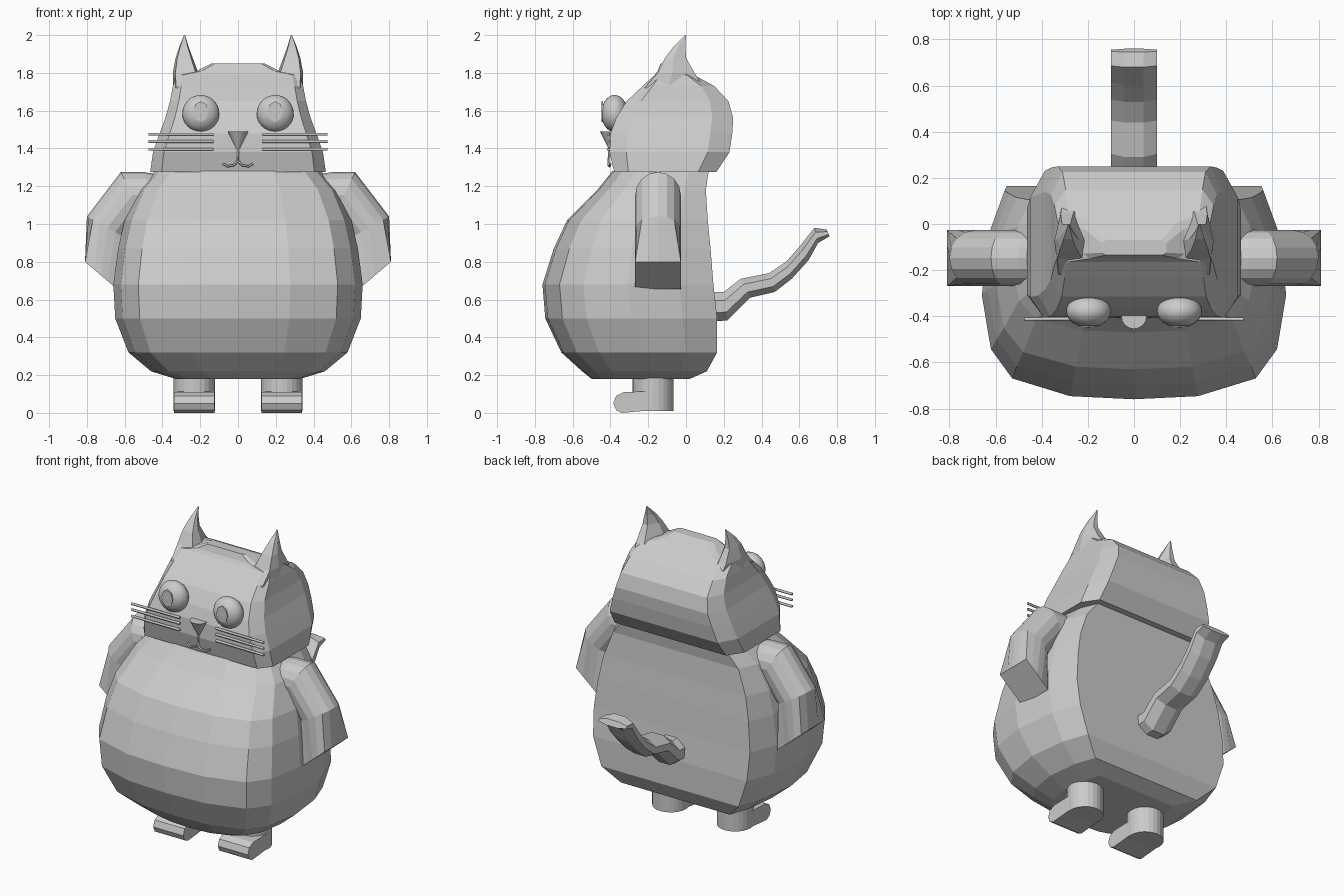
import bpy, bmesh, math
from mathutils import Vector

if "Cube" in bpy.data.objects:
    bpy.data.objects.remove(bpy.data.objects["Cube"], do_unlink=True)

GREY = (0.6, 0.6, 0.6, 1)
mat = bpy.data.materials.new("plain_grey")
mat.use_nodes = True
mat.diffuse_color = GREY
mat.node_tree.nodes["Principled BSDF"].inputs["Base Color"].default_value = GREY


def add_object(name, data):
    ob = bpy.data.objects.new(name, data)
    bpy.context.collection.objects.link(ob)
    data.materials.append(mat)
    return ob


def finish(name, bm, smooth=False):
    bmesh.ops.recalc_face_normals(bm, faces=bm.faces)
    for f in bm.faces:
        f.smooth = smooth
    me = bpy.data.meshes.new(name)
    bm.to_mesh(me)
    bm.free()
    return add_object(name, me)


def loft(name, rings):
    """Skin a list of equal-length closed rings and cap both ends."""
    bm = bmesh.new()
    loops = [[bm.verts.new(p) for p in ring] for ring in rings]
    n = len(loops[0])
    for a, b in zip(loops, loops[1:]):
        for i in range(n):
            j = (i + 1) % n
            bm.faces.new((a[i], a[j], b[j], b[i]))
    bm.faces.new(loops[0])
    bm.faces.new(loops[-1])
    return finish(name, bm)


def stack(name, half, levels):
    """Loft a mirrored half section through (z, half width, front, back) levels."""
    section = half + [(-u, v) for u, v in reversed(half) if u > 0]
    loft(name, [[(u * w, f + v * (b - f), z) for u, v in section]
                for z, w, f, b in levels])


def tube(name, points, radius):
    cu = bpy.data.curves.new(name, "CURVE")
    cu.dimensions = "3D"
    cu.bevel_depth = radius
    cu.bevel_resolution = 1
    cu.use_fill_caps = True
    sp = cu.splines.new("POLY")
    sp.points.add(len(points) - 1)
    for p, co in zip(sp.points, points):
        p.co = (*co, 1)
    return add_object(name, cu)


# Pear-shaped body with a flat back
stack("body",
      [(0, 0), (0.42, 0.015), (0.8, 0.1), (0.94, 0.24), (1, 0.5),
       (0.95, 0.8), (0.85, 1), (0.4, 1), (0, 1)],
      [(0.18, 0.33, -0.50, 0.02), (0.22, 0.46, -0.55, 0.11),
       (0.32, 0.58, -0.66, 0.165), (0.50, 0.65, -0.745, 0.165),
       (0.68, 0.66, -0.76, 0.145), (0.87, 0.635, -0.70, 0.13),
       (1.02, 0.60, -0.63, 0.115), (1.18, 0.53, -0.47, 0.105),
       (1.28, 0.44, -0.39, 0.12)])

# Boxy head, narrower toward the crown
stack("head",
      [(0, 0), (0.87, 0), (1, 0.14), (1, 0.82), (0.86, 1), (0, 1)],
      [(1.275, 0.465, -0.38, 0.16), (1.38, 0.45, -0.405, 0.23),
       (1.48, 0.415, -0.40, 0.245), (1.56, 0.385, -0.37, 0.25),
       (1.65, 0.36, -0.315, 0.225), (1.73, 0.345, -0.23, 0.15),
       (1.79, 0.33, -0.165, 0.04), (1.81, 0.22, -0.15, 0.01),
       (1.85, 0.14, -0.135, -0.07)])

# Nose: upside-down cone half sunk in the face
bm = bmesh.new()
bmesh.ops.create_cone(bm, cap_ends=True, segments=16, radius1=0, radius2=0.055, depth=0.11)
bmesh.ops.translate(bm, verts=bm.verts, vec=(0, -0.4, 1.435))
finish("nose", bm)

# Tail: flattened octagonal tube, given by upper and lower edge points
tail_edges = [((0.1, 0.64), (0.1, 0.48)), ((0.20, 0.64), (0.22, 0.49)),
              ((0.29, 0.71), (0.34, 0.61)), ((0.44, 0.74), (0.47, 0.64)),
              ((0.53, 0.80), (0.56, 0.71)), ((0.60, 0.88), (0.65, 0.81)),
              ((0.68, 0.98), (0.70, 0.90)), ((0.745, 0.97), (0.76, 0.935))]
tail = []
for up, low in tail_edges:
    up, low = Vector((0, *up)), Vector((0, *low))
    ring = []
    for i in range(8):
        a = math.radians(22.5 + 45 * i)
        k = math.sin(a) / math.sin(math.radians(67.5))
        x = 0.1 * math.cos(a) / math.cos(math.radians(22.5))
        ring.append((up + low) / 2 + (up - low) / 2 * k + Vector((x, 0, 0)))
    tail.append(ring)
loft("tail", tail)

for side, s in (("left", 1), ("right", -1)):
    # Ears: curved horns leaning back to a point (z, x range, y range)
    ear = []
    for z, x0, x1, y0, y1 in [(1.72, 0.17, 0.345, -0.22, 0.1), (1.80, 0.21, 0.345, -0.15, 0.045),
                              (1.88, 0.24, 0.33, -0.11, 0.0), (1.94, 0.262, 0.31, -0.065, -0.003),
                              (2.0, 0.28, 0.286, -0.004, 0.0)]:
        ear.append([(s * (x0 + u * (x1 - x0)), y0 + v * (y1 - y0), z)
                    for u, v in [(0.1, 0), (0.9, 0), (1, 0.4), (0.8, 1), (0.4, 1), (0, 0.4)]])
    loft(side + "_ear", ear)

    # Eyeball and thin pupil plate
    bm = bmesh.new()
    bmesh.ops.create_uvsphere(bm, u_segments=24, v_segments=16, radius=0.098)
    bmesh.ops.scale(bm, verts=bm.verts, vec=(1, 0.72, 1))
    bmesh.ops.translate(bm, verts=bm.verts, vec=(s * 0.197, -0.378, 1.585))
    finish(side + "_eye", bm, smooth=True)
    loft(side + "_pupil", [[(s * 0.197 + 0.04 * math.cos(a), y, 1.595 + 0.055 * math.sin(a))
                            for a in [math.pi * i / 4 for i in range(8)]]
                           for y in (-0.440, -0.447)])

    # Whiskers and mouth
    for n, z in enumerate((1.475, 1.437, 1.395)):
        tube(f"{side}_whisker_{n + 1}", [(s * 0.13, -0.41, z), (s * 0.475, -0.413, z)], 0.008)
    tube(side + "_mouth", [(0, -0.407, 1.39), (0, -0.41, 1.335), (s * 0.02, -0.41, 1.312),
                           (s * 0.055, -0.405, 1.305), (s * 0.08, -0.4, 1.32)], 0.006)

    # Arm: round sleeve ending in a slanted square cut
    arm = []
    edges = [((0.40, 1.26), (0.40, 1.02), 0), ((0.50, 1.275), (0.44, 1.03), 0),
             ((0.62, 1.275), (0.50, 1.03), 0), ((0.80, 1.04), (0.585, 0.92), 0),
             ((0.81, 0.80), (0.64, 0.655), 1)]
    for (ox, oz), (ix, iz), square in edges:
        ring = []
        for i in range(16):
            c, d = math.cos(math.pi * i / 8), math.sin(math.pi * i / 8)
            k = 1 / max(abs(c), abs(d)) if square else 1
            c, d = c * k, d * k
            ring.append((s * ((ox + ix) / 2 + (ox - ix) / 2 * c), -0.148 + 0.121 * d,
                         (oz + iz) / 2 + (oz - iz) / 2 * c))
        arm.append(ring)
    loft(side + "_arm", arm)

    # Leg post and rounded foot
    bm = bmesh.new()
    bmesh.ops.create_cone(bm, cap_ends=True, segments=24, radius1=0.109, radius2=0.109, depth=0.26)
    bmesh.ops.translate(bm, verts=bm.verts, vec=(s * 0.232, -0.174, 0.14))
    finish(side + "_leg", bm).data.shade_flat()
    foot = [(-0.17, 0.015), (-0.34, 0.0), (-0.37, 0.015), (-0.385, 0.05),
            (-0.37, 0.09), (-0.33, 0.11), (-0.17, 0.115)]
    loft(side + "_foot", [[(s * x, y, z) for y, z in foot] for x in (0.124, 0.34)])
